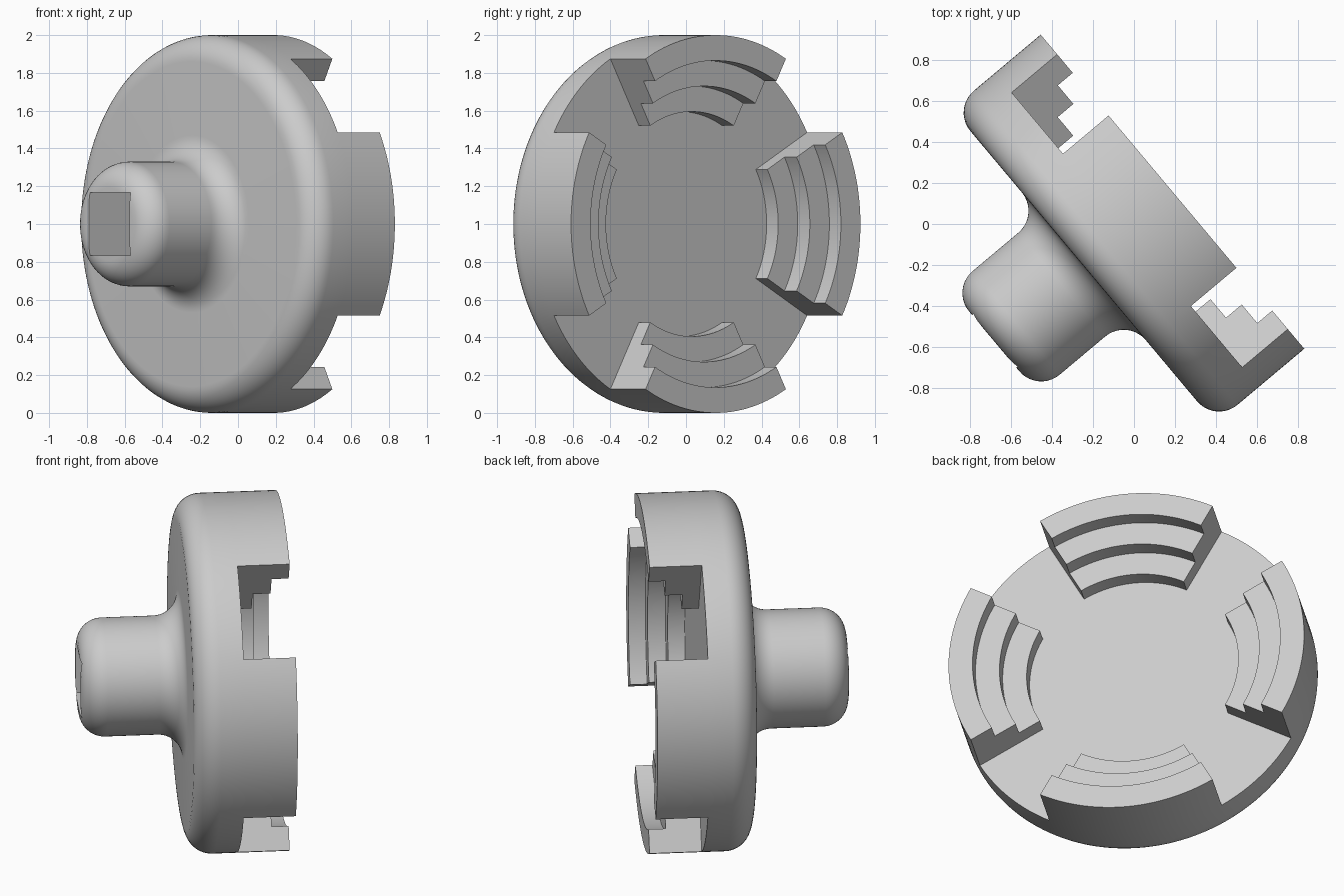
import bpy, bmesh
from math import sin, cos, radians
from mathutils import Matrix

if "Cube" in bpy.data.objects:
    bpy.data.objects.remove(bpy.data.objects["Cube"])

grey = bpy.data.materials.new("plain grey")
grey.use_nodes = True
grey.diffuse_color = (0.6, 0.6, 0.6, 1)
grey.node_tree.nodes["Principled BSDF"].inputs["Base Color"].default_value = (0.6, 0.6, 0.6, 1)

SEGMENTS = 180
STEP = 360 / SEGMENTS
JAW_HALF = 29           # half angle of each jaw in degrees
FLOOR, TIP = -0.045, 0.245
INNER = 0.595           # inner radius of the jaws
ROUND = 0.14            # radius of every fillet

# World placement: local z runs along the part's axis, towards the jaws
turn = radians(40)
place = Matrix(((sin(turn), 0, cos(turn), 0),
                (-cos(turn), 0, sin(turn), 0),
                (0, -1, 0, 1),
                (0, 0, 0, 1)))


def arc(r, z, start, end, n=10):
    angles = [radians(start + (end - start) * i / n) for i in range(n + 1)]
    return [(r + ROUND * cos(a), z + ROUND * sin(a)) for a in angles]


def point(r, z, angle):
    return (r * cos(radians(angle)), r * sin(radians(angle)), z)


def face(bm, points):
    bm.faces.new([bm.verts.new(p) for p in points])


def sweep(bm, profile, a, b):
    for (r0, z0), (r1, z1) in zip(profile, profile[1:]):
        face(bm, [point(r0, z0, a), point(r0, z0, b), point(r1, z1, b), point(r1, z1, a)])


# Profiles as (radius, height): hub and plate, stepped jaw, floor of a slot
body = (arc(0.19, -0.75, -90, 0) + arc(0.47, -0.46, 180, 90)
        + arc(0.86, -0.18, -90, 0) + [(1, FLOOR)])
slot = [(1, FLOOR), (INNER, FLOOR)]
jaw = [(1, FLOOR), (1, TIP), (0.865, TIP), (0.865, 0.15), (0.73, 0.15),
       (0.73, 0.05), (INNER, 0.05), (INNER, FLOOR)]

bm = bmesh.new()
for i in range(SEGMENTS):
    a = 1 + i * STEP
    b = a + STEP
    offset = (a + STEP / 2 + 45) % 90 - 45
    sweep(bm, body, a, b)
    sweep(bm, jaw if abs(offset) < JAW_HALF else slot, a, b)

# Flat radial ends of the four jaws
for middle in (0, 90, 180, 270):
    for side in (-JAW_HALF, JAW_HALF):
        face(bm, [point(r, z, middle + side) for r, z in jaw])

# Flat end of the hub and middle of the floor
for r, z in (body[0], slot[1]):
    face(bm, [point(r, z, 1 + i * STEP) for i in range(SEGMENTS)])

bmesh.ops.remove_doubles(bm, verts=bm.verts, dist=0.0005)
bmesh.ops.recalc_face_normals(bm, faces=bm.faces)
mesh = bpy.data.meshes.new("stepped_chuck")
bm.to_mesh(mesh)
bm.free()
mesh.materials.append(grey)
chuck = bpy.data.objects.new("stepped_chuck", mesh)
bpy.context.collection.objects.link(chuck)
chuck.matrix_world = place

# Square drive socket cut into the end of the hub
bpy.ops.mesh.primitive_cube_add(size=1)
cutter = bpy.context.object
cutter.name = "socket_cutter"
cutter.hide_render = True
cutter.data.materials.append(grey)
cutter.matrix_world = place @ Matrix.Translation((0, 0, -0.75)) @ Matrix.Diagonal((0.335, 0.335, 0.6, 1))
bpy.context.view_layer.update()

cut = chuck.modifiers.new("square_socket", "BOOLEAN")
cut.operation = "DIFFERENCE"
cut.solver = "EXACT"
cut.object = cutter
bpy.ops.object.select_all(action="DESELECT")
chuck.select_set(True)
bpy.context.view_layer.objects.active = chuck
bpy.ops.object.modifier_apply(modifier=cut.name)
bpy.data.objects.remove(cutter)
bpy.ops.object.shade_smooth_by_angle(angle=radians(30))
